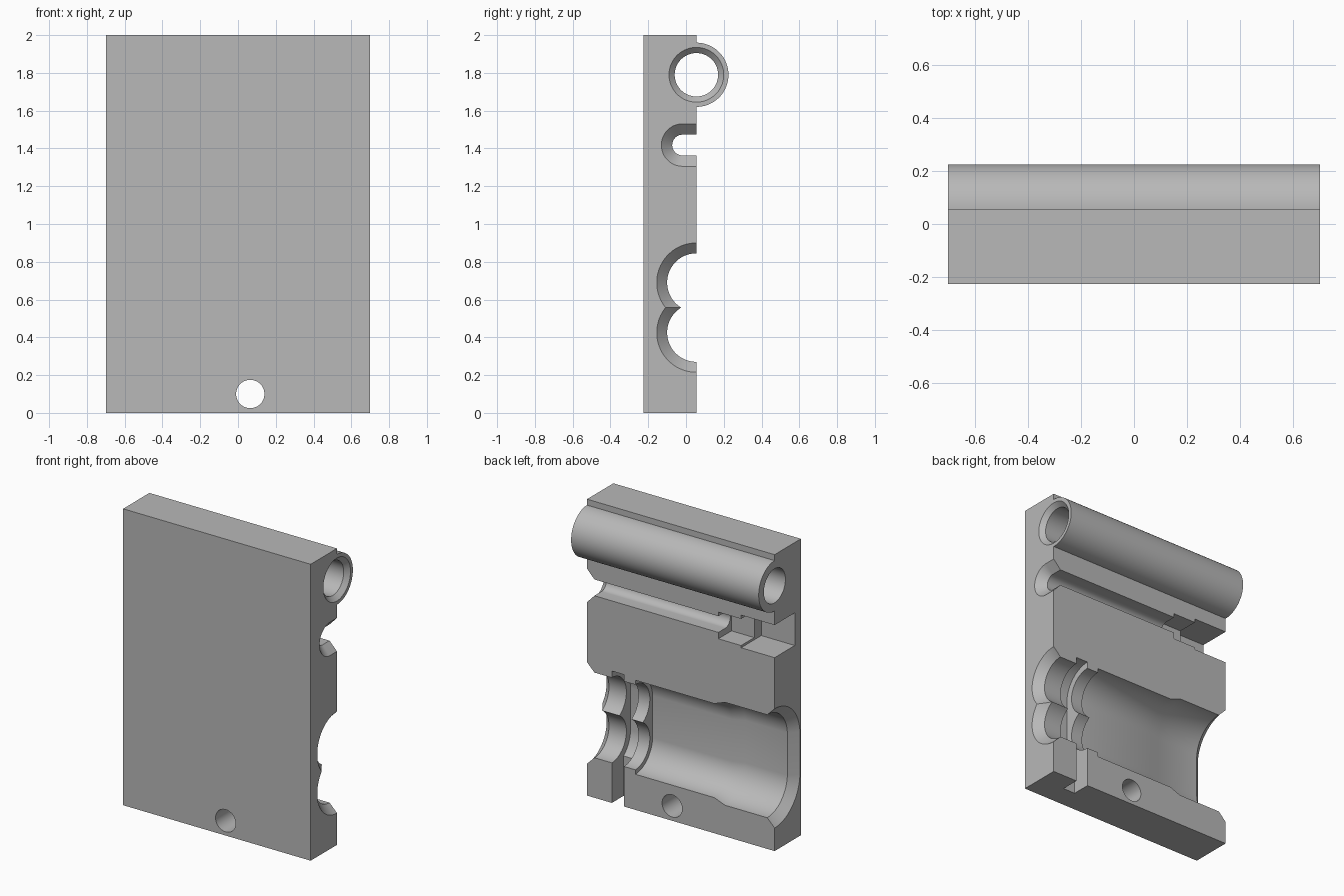
import bpy, bmesh, math
from mathutils import Vector

old = bpy.data.objects.get("Cube")
if old:
    bpy.data.objects.remove(old, do_unlink=True)

grey = bpy.data.materials.new("plain_grey")
grey.use_nodes = True
colour = (0.48, 0.48, 0.48, 1)
grey.diffuse_color = colour
grey.node_tree.nodes["Principled BSDF"].inputs["Base Color"].default_value = colour

BACK = 0.055      # y of the split face
END = 0.7         # half the width
OUT = 0.01        # cutters overshoot the ends by this


def finish(name, bm):
    bmesh.ops.recalc_face_normals(bm, faces=bm.faces)
    mesh = bpy.data.meshes.new(name)
    bm.to_mesh(mesh)
    bm.free()
    mesh.materials.append(grey)
    obj = bpy.data.objects.new(name, mesh)
    bpy.context.scene.collection.objects.link(obj)
    return obj


def box(name, low, high):
    bm = bmesh.new()
    bmesh.ops.create_cube(bm, size=1)
    low, high = Vector(low), Vector(high)
    for v in bm.verts:
        v.co = (low + high) / 2 + v.co * (high - low)
    return finish(name, bm)


def loft(name, a, b, sections, n=64):
    """Pill-shaped tunnel along x around centres a and b (y, z); sections are (x, radius)."""
    bm = bmesh.new()
    a, b = Vector(a), Vector(b)
    rings = []
    for x, r in sections:
        ring = []
        for k in range(n):
            t = (k + 0.5) * 2 * math.pi / n
            d = Vector((math.cos(t), math.sin(t)))
            p = (b if d.dot(b - a) > 0 else a) + d * r
            ring.append(bm.verts.new((x, p.x, p.y)))
        rings.append(ring)
    for r0, r1 in zip(rings, rings[1:]):
        for k in range(n):
            j = (k + 1) % n
            bm.faces.new((r0[k], r0[j], r1[j], r1[k]))
    bm.faces.new(rings[0])
    bm.faces.new(rings[-1])
    return finish(name, bm)


def bolt_hole(x, z):
    bm = bmesh.new()
    bmesh.ops.create_cone(bm, segments=48, radius1=0.075, radius2=0.075, depth=1, cap_ends=True)
    for v in bm.verts:
        v.co = (x + v.co.x, v.co.z, z + v.co.y)
    return finish("bolt_hole", bm)


def combine(target, tool, operation):
    mod = target.modifiers.new("join", 'BOOLEAN')
    mod.operation = operation
    mod.solver = 'EXACT'
    mod.object = tool
    tool.hide_render = True
    bpy.context.view_layer.update()
    graph = bpy.context.evaluated_depsgraph_get()
    mesh = bpy.data.meshes.new_from_object(target.evaluated_get(graph))
    target.modifiers.clear()
    target.data = mesh
    bpy.data.objects.remove(tool, do_unlink=True)


# Plate with the hinge barrel along its back
body = box("mould_half", (-END, -0.225, 0), (END, BACK, 2))
hinge = (BACK, 1.79)
combine(body, loft("hinge_barrel", hinge, hinge, [(END, 0.17), (-END, 0.17)]), 'UNION')

cutters = []
# Hinge bore, countersunk at one end
cutters.append(loft("hinge_bore", hinge, hinge,
                    [(END + OUT, 0.155), (0.67, 0.115), (-END - OUT, 0.115)]))

# Narrow channel with flared mouth, then two stepped boxes
cutters.append(loft("channel", (-0.018, 1.418), (0.4, 1.418),
                    [(END + OUT, 0.123), (0.645, 0.055), (-0.35, 0.055)]))
cutters.append(box("channel_step", (-0.5, -0.085, 1.32), (-0.28, 0.4, 1.5)))
cutters.append(box("channel_end", (-END - OUT, -0.16, 1.305), (-0.45, 0.4, 1.525)))

# Twin bores with flared mouths
low, high = (BACK, 0.425), (BACK, 0.69)
for centre in (low, high):
    cutters.append(loft("bore", centre, centre,
                        [(END + OUT, 0.22), (0.645, 0.155), (0.3, 0.155)]))

# Main cavity, widening towards its flared open end
cutters.append(loft("cavity", low, high,
                    [(0.34, 0.185), (-0.25, 0.185), (-0.33, 0.215),
                     (-0.645, 0.215), (-END - OUT, 0.28)]))

# Cross slot around the bores, with a drain to the bottom edge
cutters.append(loft("cross_slot", low, high, [(0.515, 0.2), (0.425, 0.2)]))
cutters.append(box("drain", (0.425, -0.07, -0.1), (0.515, 0.4, 0.4)))

# Bolt holes
for x, z in ((-0.603, 1.188), (0.6, 1.188), (0.065, 0.1)):
    cutters.append(bolt_hole(x, z))

for cutter in cutters:
    combine(body, cutter, 'DIFFERENCE')

bpy.ops.object.select_all(action='DESELECT')
body.select_set(True)
bpy.context.view_layer.objects.active = body
bpy.ops.object.shade_smooth_by_angle(angle=math.radians(25))
